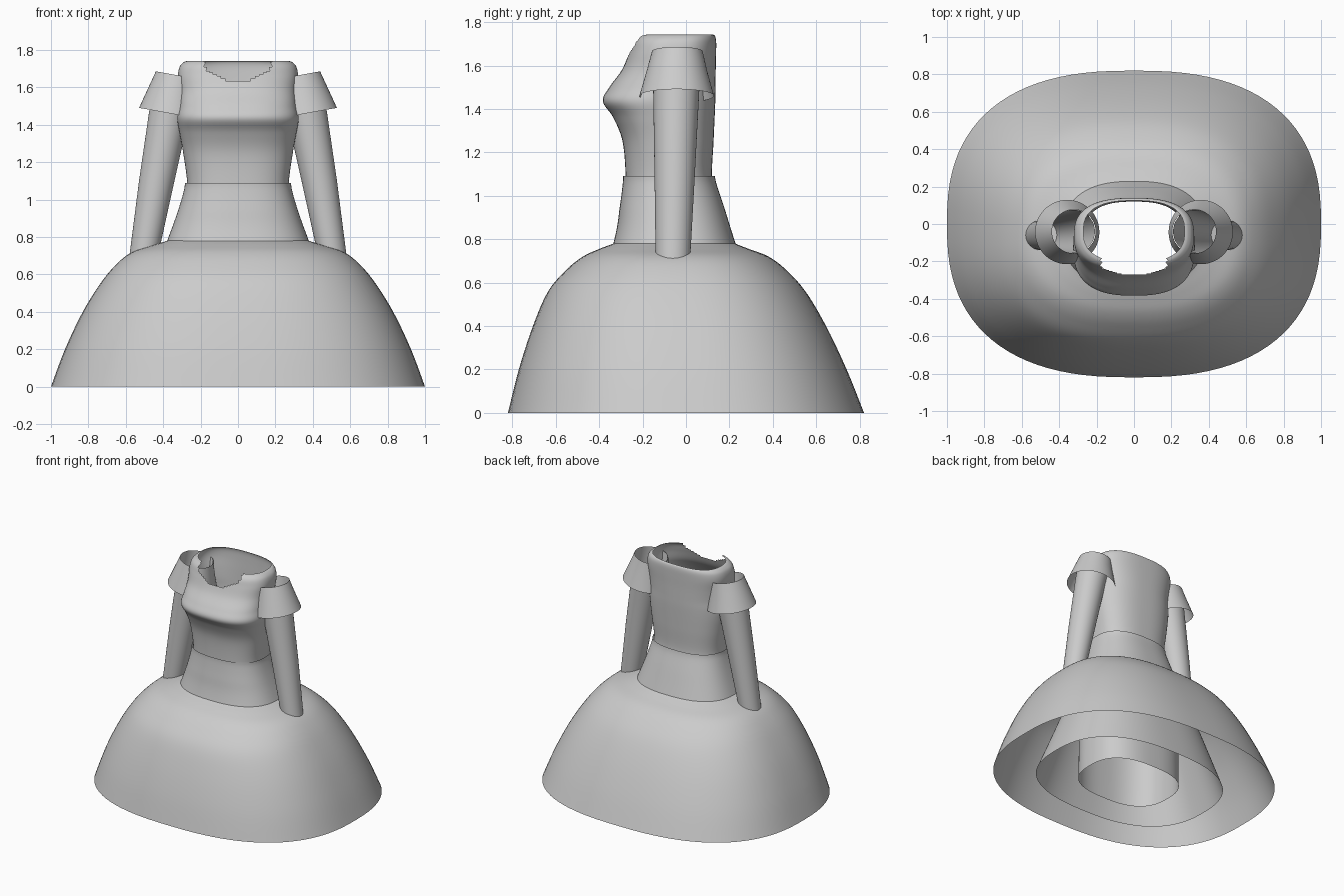
import bpy, bmesh, math
from mathutils import Vector

if "Cube" in bpy.data.objects:
    bpy.data.objects.remove(bpy.data.objects["Cube"])


def spline(rows, steps):
    """Catmull-Rom subdivision of a list of profile rows."""
    pts = [Vector(r) for r in rows]
    out = []
    for i in range(len(pts) - 1):
        p0, p1, p2 = pts[max(i - 1, 0)], pts[i], pts[i + 1]
        p3 = pts[min(i + 2, len(pts) - 1)]
        for k in range(steps):
            t = k / steps
            out.append(0.5 * (2 * p1 + (p2 - p0) * t + (2 * p0 - 5 * p1 + 4 * p2 - p3) * t * t
                              + (3 * p1 - p0 - 3 * p2 + p3) * t ** 3))
    return out + [pts[-1]]


def bridge(name, rings, cut=None):
    """Open cloth sheet joining closed rings of points."""
    bm = bmesh.new()
    vr = [[bm.verts.new(p) for p in ring] for ring in rings]
    n = len(vr[0])
    for a, b in zip(vr, vr[1:]):
        for i in range(n):
            j = (i + 1) % n
            bm.faces.new((a[i], a[j], b[j], b[i]))
    if cut:
        doomed = [f for f in bm.faces if cut(f.calc_center_median())]
        bmesh.ops.delete(bm, geom=doomed, context='FACES')
    me = bpy.data.meshes.new(name)
    bm.to_mesh(me)
    bm.free()
    ob = bpy.data.objects.new(name, me)
    bpy.context.collection.objects.link(ob)
    bpy.context.view_layer.objects.active = ob
    for o in bpy.context.selected_objects:
        o.select_set(False)
    ob.select_set(True)
    bpy.ops.object.shade_smooth_by_angle(angle=math.radians(40))
    return ob


def oval(row, power, n=96):
    """Rounded oval ring from (z, half width, front y, back y)."""
    z, hx, yf, yb = row
    ring = []
    for i in range(n):
        a = 2 * math.pi * i / n
        c, s = math.cos(a), math.sin(a)
        x = hx * math.copysign(abs(c) ** (2 / power), c)
        y = (yf + yb) / 2 + (yb - yf) / 2 * math.copysign(abs(s) ** (2 / power), s)
        ring.append((x, y, z))
    return ring


def garment(name, rows, power, steps=5, cut=None):
    return bridge(name, [oval(r, power) for r in spline(rows, steps)], cut)


# Outer skirt: domed bell
garment("outer_skirt", [
    (0.00, 1.00, -0.82, 0.82), (0.20, 0.925, -0.77, 0.74), (0.40, 0.83, -0.705, 0.645),
    (0.56, 0.73, -0.635, 0.55), (0.66, 0.645, -0.55, 0.46), (0.72, 0.565, -0.475, 0.38),
    (0.755, 0.46, -0.40, 0.29), (0.78, 0.38, -0.335, 0.228), (0.80, 0.34, -0.30, 0.20)], 2.5)

# Under skirt: waist panel flaring down to the floor
garment("under_skirt", [
    (0.00, 0.68, -0.57, 0.47), (0.40, 0.525, -0.44, 0.35), (0.79, 0.375, -0.332, 0.225),
    (0.95, 0.318, -0.305, 0.175), (1.05, 0.289, -0.292, 0.142), (1.09, 0.284, -0.29, 0.133)], 2.5)


# Bodice with a scooped front neckline, lining continues down inside
def neckline(p):
    return p.y < -0.08 and abs(p.x) < 0.175 and p.z > 1.635 + 2.2 * p.x * p.x


garment("bodice", [
    (0.00, 0.36, -0.34, 0.22), (0.60, 0.355, -0.32, 0.21), (0.80, 0.345, -0.305, 0.195),
    (1.00, 0.285, -0.283, 0.14), (1.09, 0.272, -0.278, 0.12), (1.25, 0.293, -0.292, 0.127),
    (1.36, 0.313, -0.335, 0.132), (1.435, 0.325, -0.383, 0.135), (1.50, 0.316, -0.353, 0.136),
    (1.58, 0.314, -0.295, 0.137), (1.66, 0.321, -0.262, 0.139), (1.71, 0.312, -0.245, 0.139),
    (1.735, 0.29, -0.225, 0.134), (1.742, 0.27, -0.205, 0.125)], 2.6, 6, neckline)


# Sleeves: tilted tubes with a flared cap over the shoulder
def sleeve_ring(side, x, y, z, r, slope, n=48):
    ring = []
    for i in range(n):
        a = 2 * math.pi * i / n
        dx = r * math.cos(a)
        ring.append((side * (x + dx), y + r * math.sin(a), z + slope * dx))
    return ring


for side, label in ((1, "right"), (-1, "left")):
    bridge(label + "_sleeve", [sleeve_ring(side, *r) for r in (
        (0.325, -0.04, 1.663, 0.116, 0.18), (0.365, -0.045, 1.48, 0.106, 0.18),
        (0.435, -0.052, 1.10, 0.093, 0.1), (0.50, -0.06, 0.72, 0.08, -0.2))])
    bridge(label + "_shoulder_cap", [sleeve_ring(side, *r) for r in (
        (0.322, -0.04, 1.665, 0.117, 0.18), (0.338, -0.042, 1.58, 0.138, 0.19),
        (0.357, -0.043, 1.46, 0.172, 0.18))])
